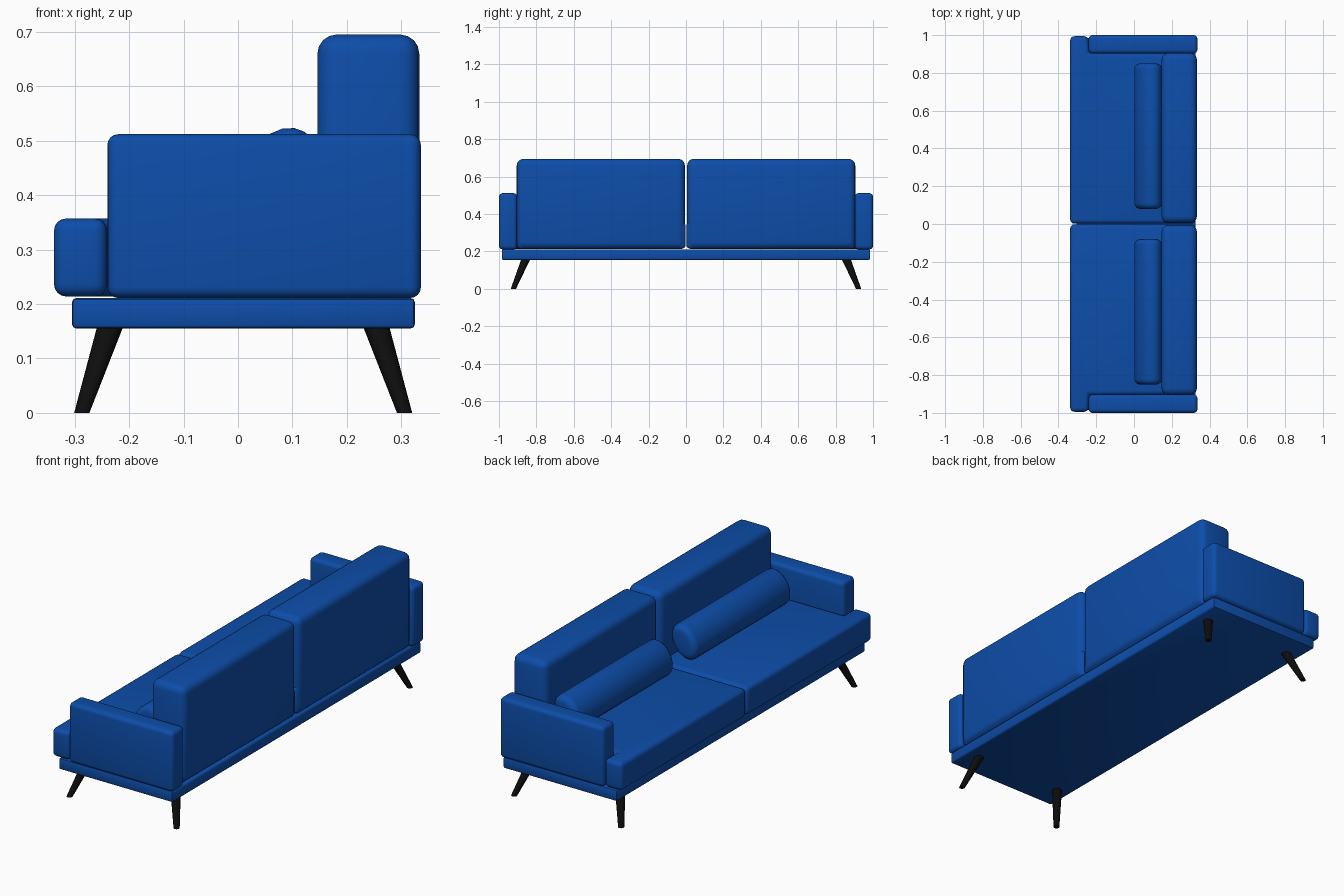
import bpy, bmesh, math
from mathutils import Matrix, Vector

if "Cube" in bpy.data.objects:
    bpy.data.objects.remove(bpy.data.objects["Cube"])


def material(name, rgb):
    m = bpy.data.materials.new(name)
    m.diffuse_color = (*rgb, 1)
    m.use_nodes = True
    m.node_tree.nodes["Principled BSDF"].inputs["Base Color"].default_value = m.diffuse_color
    return m


FABRIC = material("blue_fabric", (0.004, 0.075, 0.40))
BLACK = material("black_wood", (0.004, 0.004, 0.004))


def finish(name, bm, mat, mirror=True, angle=45):
    bmesh.ops.recalc_face_normals(bm, faces=bm.faces)
    me = bpy.data.meshes.new(name)
    bm.to_mesh(me)
    bm.free()
    me.materials.append(mat)
    ob = bpy.data.objects.new(name, me)
    bpy.context.collection.objects.link(ob)
    bpy.ops.object.select_all(action='DESELECT')
    ob.select_set(True)
    bpy.context.view_layer.objects.active = ob
    bpy.ops.object.shade_smooth_by_angle(angle=math.radians(angle))
    if mirror:
        mod = ob.modifiers.new("other_side", 'MIRROR')
        mod.use_axis = (False, True, False)
        mod.use_mirror_merge = False
    return ob


def padded(name, outline, z0, z1, radius, mirror=True, segments=4):
    """Extrude a plan outline and round every edge."""
    bm = bmesh.new()
    face = bm.faces.new([bm.verts.new((x, y, z0)) for x, y in outline])
    ext = bmesh.ops.extrude_face_region(bm, geom=[face], use_keep_orig=True)
    top = [v for v in ext["geom"] if isinstance(v, bmesh.types.BMVert)]
    bmesh.ops.translate(bm, verts=top, vec=(0, 0, z1 - z0))
    bmesh.ops.recalc_face_normals(bm, faces=bm.faces)
    bmesh.ops.bevel(bm, geom=bm.edges[:], offset=radius, segments=segments,
                    profile=0.5, affect='EDGES', clamp_overlap=True)
    return finish(name, bm, FABRIC, mirror)


def rect(x0, x1, y0, y1):
    return [(x0, y0), (x1, y0), (x1, y1), (x0, y1)]


# Base platform
padded("base", rect(-0.305, 0.325, -0.985, 0.985), 0.155, 0.211, 0.008, False, 2)

# Seat cushions, wrapping in front of the arms
padded("seat_cushions",
       [(-0.338, 0.002), (0.325, 0.002), (0.325, 0.903),
        (-0.241, 0.903), (-0.241, 0.994), (-0.338, 0.994)],
       0.214, 0.357, 0.022)

# Arms and back cushions
padded("arms", rect(-0.24, 0.336, 0.903, 1.0), 0.211, 0.512, 0.02)
padded("back_cushions", rect(0.146, 0.333, 0.006, 0.905), 0.214, 0.695, 0.035)

# Leaning bolsters
bm = bmesh.new()
bmesh.ops.create_cone(bm, cap_ends=True, segments=20, radius1=1, radius2=1, depth=1)
bmesh.ops.transform(bm, verts=bm.verts, matrix=(
    Matrix.Translation((0.075, 0.465, 0.44))
    @ Matrix.Rotation(math.radians(32), 4, 'Y')
    @ Matrix.Diagonal((0.065, 0.77, 0.09, 1))
    @ Matrix.Rotation(math.radians(90), 4, 'X')))
rims = [e for e in bm.edges if any(len(f.verts) > 4 for f in e.link_faces)]
bmesh.ops.bevel(bm, geom=rims, offset=0.03, segments=4, profile=0.5, affect='EDGES')
finish("bolsters", bm, FABRIC)

# Splayed, tapered legs with level feet
for name, foot_x, top_x in (("front_legs", -0.287, -0.235), ("rear_legs", 0.306, 0.254)):
    bm = bmesh.new()
    bmesh.ops.create_cone(bm, cap_ends=True, segments=20,
                          radius1=0.014, radius2=0.024, depth=0.158)
    for v in bm.verts:
        t = v.co.z / 0.158 + 0.5
        v.co += Vector((foot_x + (top_x - foot_x) * t, 0.923 - 0.066 * t, 0.079))
    finish(name, bm, BLACK)
